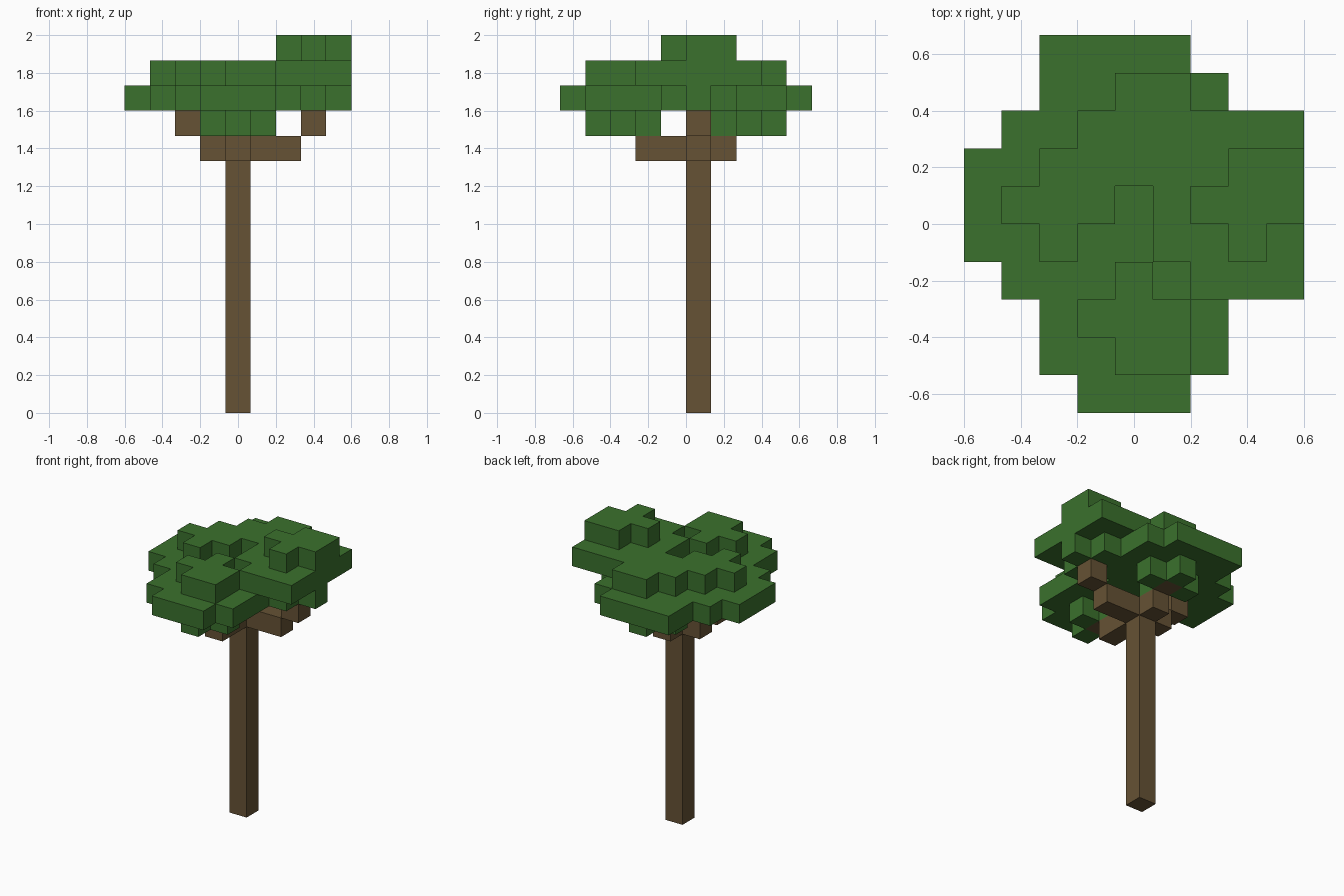
import bpy, bmesh
from mathutils import Vector

U = 2 / 15                      # edge of one block
ORIGIN = Vector((-4.5, -5, 0))  # block grid corner
DIRS = [Vector(d) for d in ((1, 0, 0), (-1, 0, 0), (0, 1, 0),
                            (0, -1, 0), (0, 0, 1), (0, 0, -1))]

cube = bpy.data.objects.get("Cube")
if cube:
    bpy.data.objects.remove(cube, do_unlink=True)


def material(name, rgb):
    mat = bpy.data.materials.new(name)
    mat.use_nodes = True
    color = (*rgb, 1)
    mat.diffuse_color = color
    bsdf = next(n for n in mat.node_tree.nodes if n.type == 'BSDF_PRINCIPLED')
    bsdf.inputs["Base Color"].default_value = color
    bsdf.inputs["Roughness"].default_value = 1
    return mat


def plus(i, j, k):
    """Five blocks in a cross."""
    return {(i + a, j + b, k) for a in (-1, 0, 1) for b in (-1, 0, 1) if a * b == 0}


def disc(i, j, k, last=8):
    """Five by five blocks without the corners, cut off after column last."""
    r = range(-2, 3)
    return {(i + a, j + b, k) for a in r for b in r
            if abs(a * b) < 4 and i + a <= last}


def build(name, cells, occupied, mat):
    """Mesh of the outer block faces, with flat areas merged."""
    bm = bmesh.new()
    for cell in sorted(cells):
        for d in DIRS:
            if tuple(int(c + e) for c, e in zip(cell, d)) in occupied:
                continue
            s = Vector((d.y, d.z, d.x))
            t = d.cross(s)
            mid = Vector(cell) + ORIGIN + Vector((.5, .5, .5)) + d / 2
            corners = [mid + (s * a + t * b) / 2
                       for a, b in ((-1, -1), (1, -1), (1, 1), (-1, 1))]
            bm.faces.new([bm.verts.new(c * U) for c in corners])
    bmesh.ops.remove_doubles(bm, verts=bm.verts, dist=U / 100)
    bmesh.ops.dissolve_limit(bm, angle_limit=0.02, verts=bm.verts, edges=bm.edges)
    mesh = bpy.data.meshes.new(name)
    bm.to_mesh(mesh)
    bm.free()
    mesh.materials.append(mat)
    obj = bpy.data.objects.new(name, mesh)
    bpy.context.scene.collection.objects.link(obj)


bark = material("bark_brown", (0.132, 0.085, 0.035))
leaf = material("leaf_green", (0.043, 0.165, 0.026))

# Trunk, and branches that step up by one block at their tips
trunk = {(4, 5, k) for k in range(11)}
branches = {
    "left_branch": {(5, 5, 10), (6, 5, 10), (7, 5, 11)},
    "right_branch": {(3, 5, 10), (2, 5, 11)},
    "front_branch": {(4, 4, 10), (4, 3, 10), (4, 2, 11)},
    "back_branch": {(4, 6, 10), (4, 7, 11)},
}

# One leaf clump around each branch tip, with a few stray blocks
clumps = {
    "front_leaves": plus(4, 2, 11) | disc(4, 2, 12) | plus(4, 2, 13) | {(5, 1, 13)},
    "back_leaves": plus(4, 7, 11) | disc(4, 7, 12) | plus(4, 7, 13)
                   | {(5, 8, 13), (2, 9, 12)},
    "right_leaves": disc(2, 5, 12) | plus(2, 5, 13) | {(3, 6, 13)},
    "left_leaves": plus(7, 5, 12) | disc(7, 5, 13) | plus(7, 5, 14) | {(8, 6, 14)},
}
clumps["left_leaves"] = {c for c in clumps["left_leaves"] if c[0] <= 8}

# Wood takes its blocks first, then each clump takes what is free
wood = trunk.union(*branches.values())
build("trunk", trunk, wood, bark)
for name, cells in branches.items():
    build(name, cells, wood, bark)

crown = set().union(*clumps.values()) | wood
taken = set(wood)
for name, cells in clumps.items():
    build(name, cells - taken, crown, leaf)
    taken |= cells
